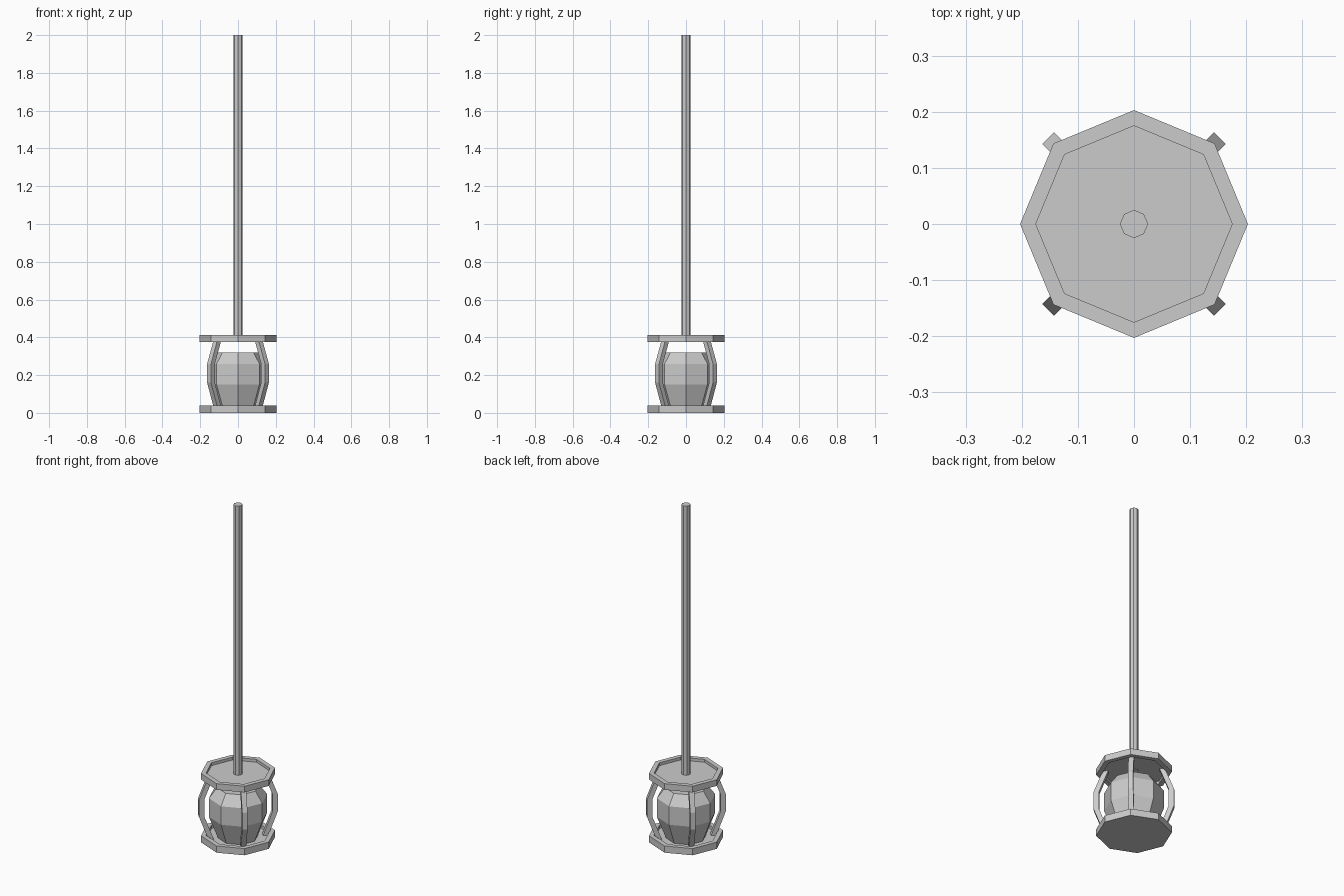
import bpy, bmesh
from math import cos, sin, pi

if "Cube" in bpy.data.objects:
    bpy.data.objects.remove(bpy.data.objects["Cube"])


def lathe(name, profile, sides=8):
    """Spin (radius, z) pairs; the first and last rings are capped."""
    bm = bmesh.new()
    rings = [[bm.verts.new((r * cos(2 * pi * i / sides), r * sin(2 * pi * i / sides), z))
              for i in range(sides)] for r, z in profile]
    for a, b in zip(rings, rings[1:]):
        for i in range(sides):
            j = (i + 1) % sides
            bm.faces.new((a[i], a[j], b[j], b[i]))
    bm.faces.new(rings[0][::-1])
    bm.faces.new(rings[-1])
    return finish(name, bm)


def finish(name, bm):
    bmesh.ops.recalc_face_normals(bm, faces=bm.faces)
    mesh = bpy.data.meshes.new(name)
    bm.to_mesh(mesh)
    bm.free()
    ob = bpy.data.objects.new(name, mesh)
    bpy.context.collection.objects.link(ob)
    return ob


def guard_bar(name, path, angle, h=0.0145):
    """Square bar swept along (radius, z) points in a vertical plane."""
    bm = bmesh.new()
    c, s = cos(angle), sin(angle)
    rings = [[bm.verts.new(((r + a) * c - b * s, (r + a) * s + b * c, z))
              for a, b in ((-h, -h), (h, -h), (h, h), (-h, h))] for r, z in path]
    for p, q in zip(rings, rings[1:]):
        for i in range(4):
            j = (i + 1) % 4
            bm.faces.new((p[i], p[j], q[j], q[i]))
    bm.faces.new(rings[0][::-1])
    bm.faces.new(rings[-1])
    return finish(name, bm)


# Rimmed octagonal plates, hollowed on their inner faces
lathe("bottom_plate", [(0.203, 0), (0.203, 0.04), (0.175, 0.04), (0.175, 0.02)])
lathe("top_plate", [(0.175, 0.393), (0.175, 0.375), (0.203, 0.375),
                    (0.203, 0.412), (0.175, 0.412), (0.175, 0.395)])

# Hanging pole
lathe("pole", [(0.025, 0.39), (0.025, 2.0)])

# Faceted lamp body
lathe("lamp_body", [(0.11, 0.02), (0.16, 0.15), (0.16, 0.26), (0.115, 0.32)])

# Four bent guard bars
path = [(0.15, 0.02), (0.202, 0.16), (0.202, 0.26), (0.152, 0.39)]
for k in range(4):
    guard_bar(f"guard_bar_{k + 1}", path, pi / 4 + k * pi / 2)
